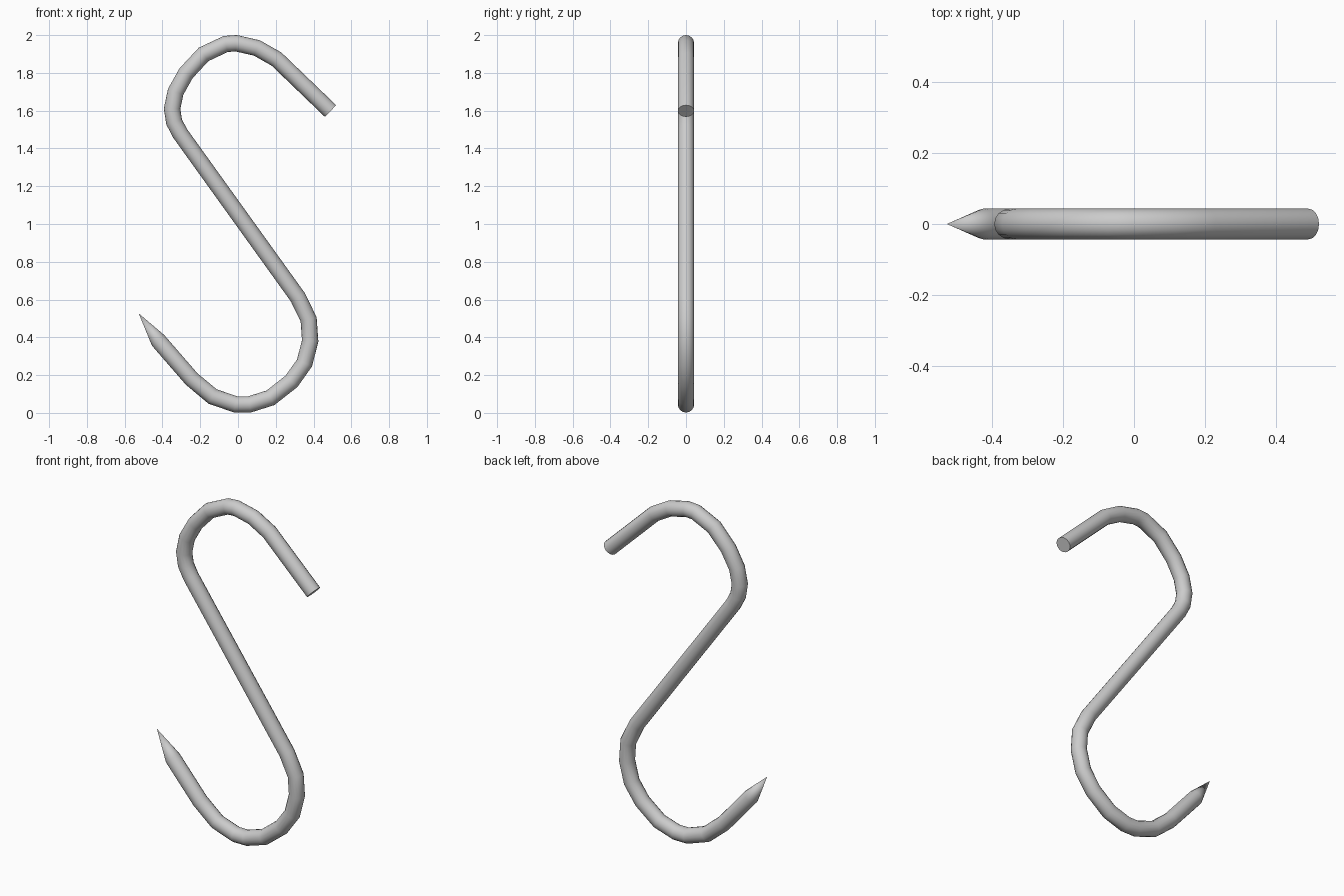
import bpy, bmesh, math
from mathutils import Vector

if "Cube" in bpy.data.objects:
    bpy.data.objects.remove(bpy.data.objects["Cube"])

R, SIDES = 0.043, 16

# Centre line of the bent rod in the XZ plane, blunt end to base of the point
PATH = [(0.49, 1.598), (0.204, 1.873), (0.1, 1.932), (-0.01, 1.957), (-0.065, 1.953),
        (-0.182, 1.898), (-0.275, 1.798), (-0.33, 1.70), (-0.349, 1.61), (-0.338, 1.54),
        (-0.306, 1.479),
        (0.317, 0.612), (0.374, 0.495), (0.382, 0.381), (0.352, 0.264), (0.283, 0.167),
        (0.172, 0.080), (0.061, 0.045), (-0.013, 0.045), (-0.135, 0.087), (-0.246, 0.18),
        (-0.423, 0.384)]
TIP = Vector((-0.526, 0, 0.527))

pts = [Vector((x, 0, z)) for x, z in PATH]
bm = bmesh.new()
rings = []

# Mitred rings along the rod
for i, p in enumerate(pts):
    a = (p - pts[i - 1]).normalized() if i else (pts[1] - p).normalized()
    b = (pts[i + 1] - p).normalized() if i < len(pts) - 1 else a
    t = (a + b).normalized()
    n = Vector((-t.z, 0, t.x)) / t.dot(a)
    rings.append([bm.verts.new(p + n * R * math.cos(k * math.tau / SIDES)
                               + Vector((0, R * math.sin(k * math.tau / SIDES), 0)))
                  for k in range(SIDES)])

for r0, r1 in zip(rings, rings[1:]):
    for k in range(SIDES):
        j = (k + 1) % SIDES
        bm.faces.new((r0[k], r0[j], r1[j], r1[k]))

# Blunt end cap and sharpened point
bm.faces.new(rings[0])
tip = bm.verts.new(TIP)
for k in range(SIDES):
    bm.faces.new((rings[-1][k], rings[-1][(k + 1) % SIDES], tip))
bmesh.ops.recalc_face_normals(bm, faces=bm.faces)

mesh = bpy.data.meshes.new("s_hook")
bm.to_mesh(mesh)
bm.free()
hook = bpy.data.objects.new("s_hook", mesh)
bpy.context.collection.objects.link(hook)
bpy.context.view_layer.objects.active = hook
hook.select_set(True)
bpy.ops.object.shade_smooth_by_angle(angle=math.radians(30))
